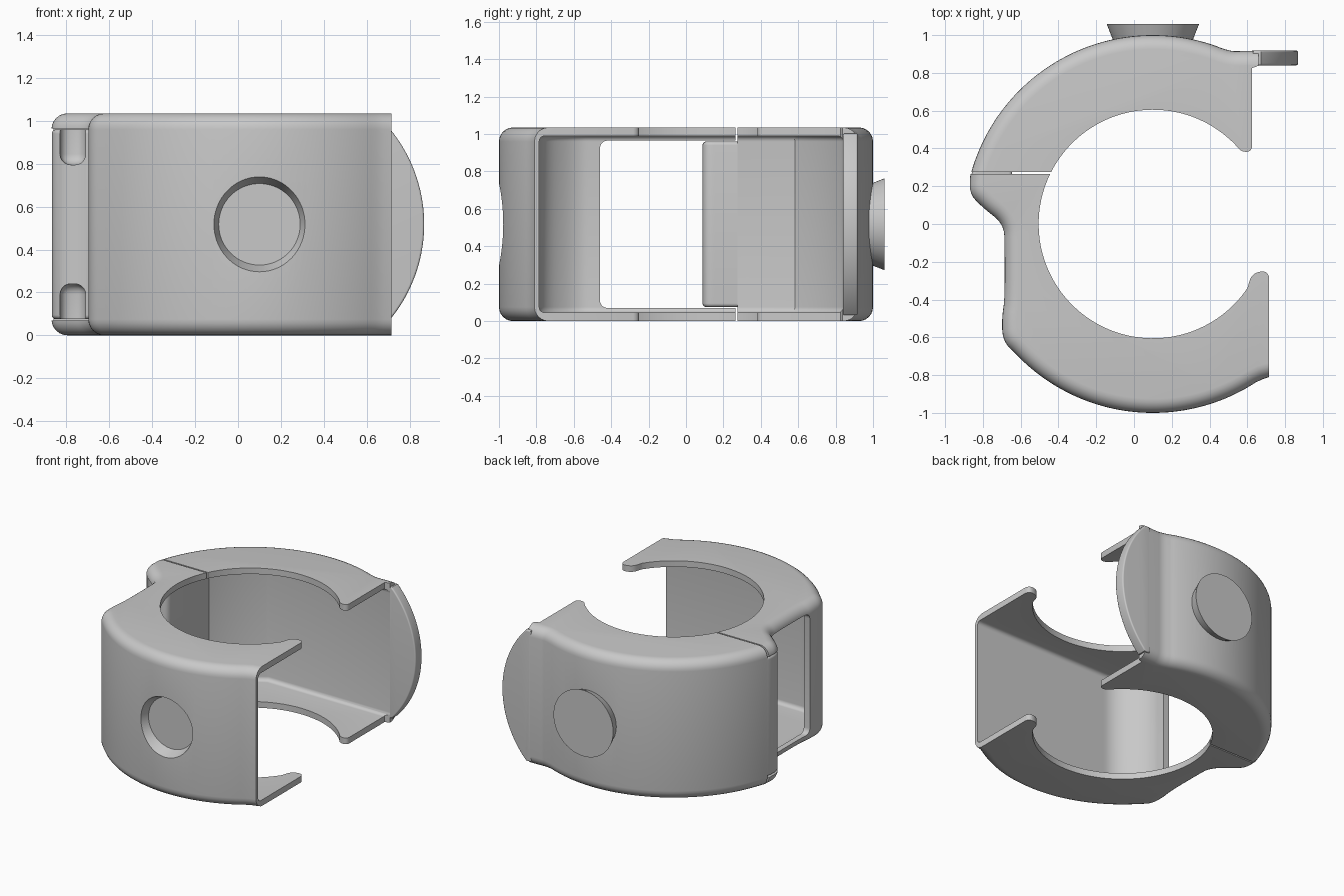
import bpy, bmesh, math
from mathutils import Matrix, Vector

cube = bpy.data.objects.get("Cube")
if cube:
    bpy.data.objects.remove(cube, do_unlink=True)

H = 1.035            # overall height
CX = 0.1             # centre of the ring in x

gray = bpy.data.materials.new("plain_gray")
gray.use_nodes = True
gray.diffuse_color = (0.58, 0.58, 0.58, 1)
gray.node_tree.nodes["Principled BSDF"].inputs["Base Color"].default_value = (0.58, 0.58, 0.58, 1)


def arc(r, a0, a1, n=40, cx=CX, cy=0.0):
    angles = [math.radians(a0 + (a1 - a0) * i / n) for i in range(n + 1)]
    return [(cx + r * math.cos(a), cy + r * math.sin(a)) for a in angles]


def soften(path, rounds=3):
    """Corner cutting that keeps the end points."""
    for _ in range(rounds):
        new = [path[0]]
        for a, b in zip(path, path[1:]):
            a, b = Vector(a), Vector(b)
            new += [tuple(a.lerp(b, 0.25)), tuple(a.lerp(b, 0.75))]
        path = new + [path[-1]]
    return path


def make_object(name, bm):
    bmesh.ops.recalc_face_normals(bm, faces=bm.faces)
    mesh = bpy.data.meshes.new(name)
    bm.to_mesh(mesh)
    bm.free()
    mesh.materials.append(gray)
    ob = bpy.data.objects.new(name, mesh)
    bpy.context.collection.objects.link(ob)
    return ob


def inset_directions(points, rounded):
    """Inward direction per point; an open rounded run slides along its end faces."""
    n = len(points)
    area = sum(points[i - 1].cross(points[i]) for i in range(n))
    turn = 1 if area > 0 else -1
    dirs = []
    for i in range(n):
        prev, here, after = points[i - 1], points[i], points[(i + 1) % n]
        if i >= rounded:
            dirs.append(Vector((0, 0)))
        elif rounded < n and i == 0:
            dirs.append((prev - here).normalized())
        elif rounded < n and i == rounded - 1:
            dirs.append((after - here).normalized())
        else:
            a, b = (here - prev).normalized(), (after - here).normalized()
            na, nb = Vector((-a.y, a.x)) * turn, Vector((-b.y, b.x)) * turn
            dirs.append((na + nb) / (1 + na.dot(nb)))
    return dirs


def prism(name, outline, z0, z1, rounded=0, radius=0.0, matrix=Matrix()):
    """Extrude an outline; the rims of its first rounded points get a fillet."""
    points = [Vector(p) for p in outline]
    n = len(points)
    dirs = inset_directions(points, rounded)
    levels = [(0, 0)]
    if rounded:
        steps = [math.radians(15 * i) for i in range(7)]
        levels = [(radius * (1 - math.sin(t)), radius * (1 - math.cos(t))) for t in steps]
    levels = [(d, z0 + h) for d, h in levels] + [(d, z1 - h) for d, h in reversed(levels)]
    bm = bmesh.new()
    rings = [[bm.verts.new((*(p + v * d), z)) for p, v in zip(points, dirs)]
             for d, z in levels]
    bm.faces.new(rings[0][::-1])
    bm.faces.new(rings[-1])
    for low, high in zip(rings, rings[1:]):
        for i in range(n):
            j = (i + 1) % n
            bm.faces.new((low[i], low[j], high[j], high[i]))
    bm.transform(matrix)
    return make_object(name, bm)


def rounded_box(name, lo, hi, radius):
    lo, hi = Vector(lo), Vector(hi)
    bm = bmesh.new()
    bmesh.ops.create_cube(bm, size=1)
    for v in bm.verts:
        v.co = Vector(c * s for c, s in zip(v.co, hi - lo)) + (lo + hi) / 2
    bmesh.ops.bevel(bm, geom=bm.edges[:], offset=radius, segments=5,
                    profile=0.5, affect='EDGES')
    return make_object(name, bm)


def cone_cutter(side):
    """Tapered round pocket on the front (-1) or back (+1) wall."""
    bm = bmesh.new()
    bmesh.ops.create_cone(bm, cap_ends=True, segments=64, radius1=0.19,
                          radius2=0.245, depth=0.14)
    bm.transform(Matrix.Translation((CX, side * 0.99, H / 2))
                 @ Matrix.Rotation(-side * math.pi / 2, 4, 'X'))
    return make_object("pocket_cutter", bm)


def carve(ob, cutters):
    bpy.context.view_layer.objects.active = ob
    for cutter in cutters:
        mod = ob.modifiers.new("cut", 'BOOLEAN')
        mod.operation = 'DIFFERENCE'
        mod.solver = 'EXACT'
        mod.object = cutter
        bpy.ops.object.modifier_apply(modifier=mod.name)
        bpy.data.objects.remove(cutter, do_unlink=True)


def bore_cutter():
    """Round bore with an open mouth and rounded plate tips."""
    front_tip = soften([(0.60, -0.34), (0.625, -0.26), (0.71, -0.245), (0.722, -0.33)])
    back_tip = soften([(0.63, 0.46), (0.625, 0.385), (0.57, 0.38), (0.53, 0.427)])
    mouth = arc(0.605, 45, 325, 80)[1:-1] + front_tip + [(1, -0.33), (1, 0.46)] + back_tip
    return prism("bore_cutter", mouth, -0.1, H + 0.1)


# Front half: hinge curve, straight side, round front, flared end
hinge = soften([(-0.867, 0.265), (-0.872, 0.16), (-0.80, 0.085), (-0.69, 0.0),
                (-0.685, -0.12), (-0.685, -0.40), (-0.70, -0.50), (-0.695, -0.62),
                (-0.62, -0.694)])
outer = hinge + arc(1.0, 225, 303, 44) + [(0.68, -0.822), (0.715, -0.81)]
front = prism("front_half", outer + [(0.715, -0.2), (-0.3, 0.265)], 0, H, len(outer), 0.075)
cavity = ([(1.2, -0.785), (1.2, 0.5), (-0.645, 0.5)]
          + soften([(-0.645, -0.46), (-0.645, -0.60), (-0.50, -0.785), (-0.30, -0.785)]))
carve(front, [cone_cutter(-1),
              prism("cavity_cutter", cavity, 0.045, H - 0.045, len(cavity), 0.03),
              rounded_box("window_cutter", (-1.2, -0.46, 0.07), (-0.56, 0.6, H - 0.07), 0.04),
              bore_cutter()])

# Back half: round back that flattens toward the clasp
outer = (arc(1.0, 164, 70, 50)
         + soften([(0.46, 0.932), (0.52, 0.914), (0.57, 0.916), (0.66, 0.918)]))
back = prism("back_half", outer + [(0.66, 0.838), (0.625, 0.825), (0.625, 0.2), (-0.3, 0.275)],
             0, H, len(outer), 0.075)
cavity = [(1.2, 0.84), (1.2, -0.3), (-0.645, -0.3)] + arc(0.945, 142, 117.3, 20)
carve(back, [cone_cutter(1),
             prism("cavity_cutter", cavity, 0.045, H - 0.045, len(cavity), 0.03),
             bore_cutter()])

# Hinge lip that reaches past the seam into the side window, with two small notches
lip_path = soften([(-0.81, 0.33), (-0.863, 0.28), (-0.872, 0.16), (-0.81, 0.10),
                   (-0.73, 0.085), (-0.645, 0.095), (-0.645, 0.20), (-0.645, 0.33)])
lip = prism("hinge_lip", lip_path, 0.075, H - 0.075, len(lip_path), 0.02)
carve(lip, [rounded_box("notch_cutter", (-0.83, 0.0, z), (-0.71, 0.17, z + 0.24), 0.05)
            for z in (0.0, H - 0.24)])

# Clasp tongue: a plate with a round edge
rim = arc(0.7, -44, 44, 40, cx=0.168, cy=H / 2)
profile = [(0.63, rim[0][1])] + rim + [(0.63, rim[-1][1])]
stand = Matrix(((1, 0, 0, 0), (0, 0, 1, 0), (0, 1, 0, 0), (0, 0, 0, 1)))
tongue = prism("clasp_tongue", profile, 0.84, 0.918, len(profile), 0.01, stand)

# Smooth shading with crisp edges
for ob in (front, back, lip, tongue):
    bpy.ops.object.select_all(action='DESELECT')
    ob.select_set(True)
    bpy.context.view_layer.objects.active = ob
    bpy.ops.object.shade_smooth_by_angle(angle=math.radians(30))
